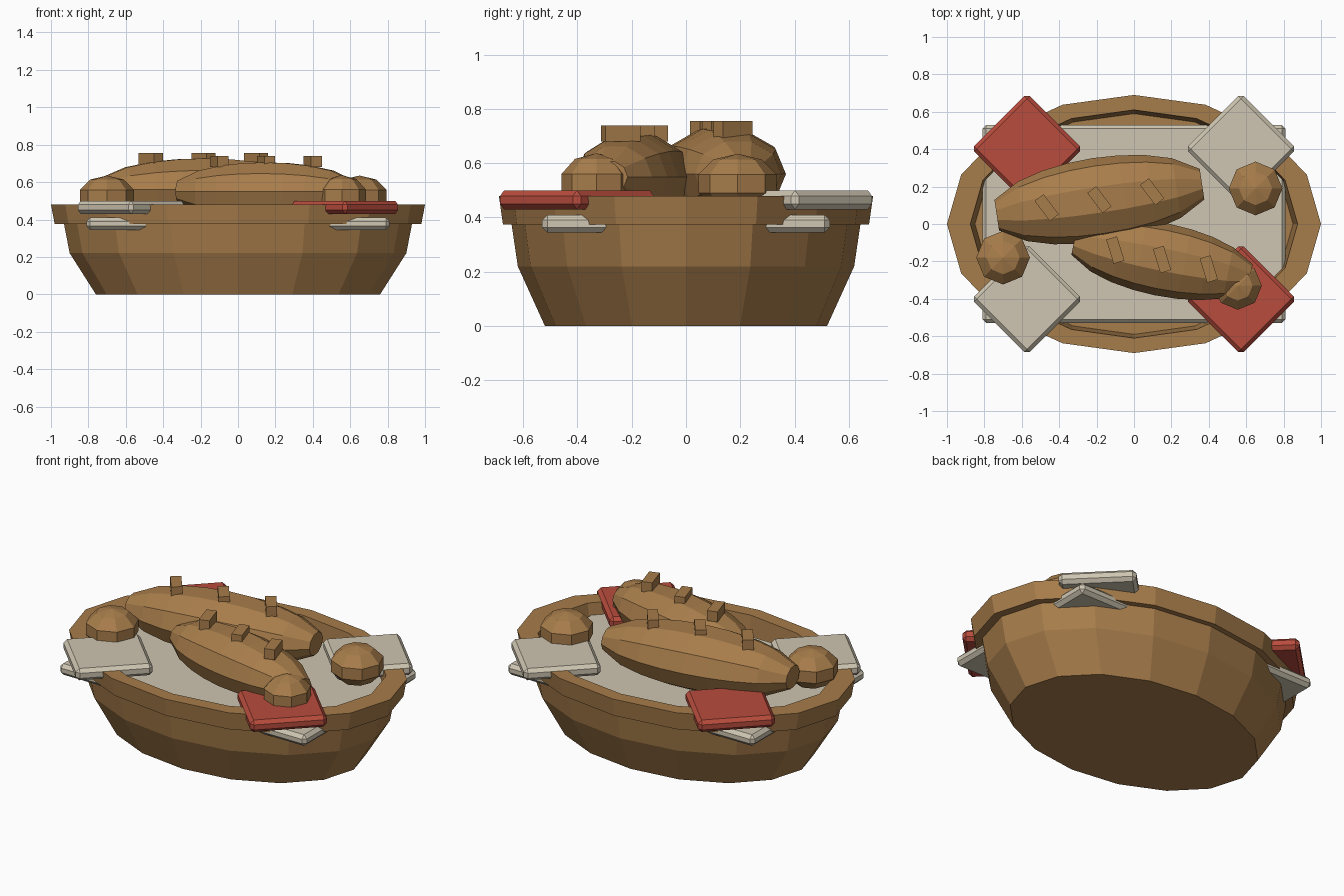
import bpy, bmesh, math
from mathutils import Matrix

if "Cube" in bpy.data.objects:
    bpy.data.objects.remove(bpy.data.objects["Cube"])


def material(name, rgb):
    m = bpy.data.materials.new(name)
    m.diffuse_color = (*rgb, 1)
    m.use_nodes = True
    m.node_tree.nodes["Principled BSDF"].inputs["Base Color"].default_value = m.diffuse_color
    return m


BROWN = material("crust_brown", (0.39, 0.205, 0.07))
RED = material("napkin_red", (0.48, 0.072, 0.046))
CREAM = material("cloth_cream", (0.62, 0.56, 0.44))


def finish(name, bm, mat):
    bmesh.ops.recalc_face_normals(bm, faces=bm.faces[:])
    me = bpy.data.meshes.new(name)
    bm.to_mesh(me)
    bm.free()
    me.materials.append(mat)
    ob = bpy.data.objects.new(name, me)
    bpy.context.collection.objects.link(ob)
    return ob


def loft(name, rings, mat):
    """Skin a list of closed point rings and cap both ends."""
    bm = bmesh.new()
    rows = [[bm.verts.new(p) for p in r] for r in rings]
    n = len(rows[0])
    for a, b in zip(rows, rows[1:]):
        for i in range(n):
            j = (i + 1) % n
            bm.faces.new((a[i], a[j], b[j], b[i]))
    bm.faces.new(rows[0])
    bm.faces.new(rows[-1])
    return finish(name, bm, mat)


def box(name, loc, size, mat, angle=0, bevel=0):
    bm = bmesh.new()
    bmesh.ops.create_cube(bm, size=1, matrix=Matrix.Diagonal((*size, 1)))
    if bevel:
        bmesh.ops.bevel(bm, geom=bm.edges[:], offset=bevel, segments=1, affect='EDGES')
    bm.transform(Matrix.Translation(loc) @ Matrix.Rotation(angle, 4, 'Z'))
    return finish(name, bm, mat)


def oval(rx, ry, z, n=16):
    return [(rx * math.cos(2 * math.pi * i / n), ry * math.sin(2 * math.pi * i / n), z)
            for i in range(n)]


# Oval basket: outer wall, rim lip, then inner wall and floor
basket = [(0.76, 0.52, 0), (0.90, 0.62, 0.22), (0.93, 0.643, 0.375), (0.98, 0.675, 0.375),
          (1.0, 0.69, 0.48), (0.875, 0.61, 0.48), (0.85, 0.59, 0.30)]
loft("basket", [oval(*p) for p in basket], BROWN)

# Lining cloth whose corners poke through the wall
box("lining_cloth", (0, 0, 0.377), (1.62, 1.06, 0.066), CREAM, bevel=0.02)

# Four folded napkins over the rim
for sx in (-1, 1):
    for sy in (-1, 1):
        box("napkin", (0.572 * sx, 0.402 * sy, 0.465), (0.42, 0.42, 0.07),
            CREAM if sx == sy else RED, math.pi / 4, 0.02)


def loaf(name, cx, cy, cz, half, ry, rz, angle, step, mark_z):
    """Ten-sided tapered loaf with three slanted score marks."""
    m = Matrix.Translation((cx, cy, cz)) @ Matrix.Rotation(angle, 4, 'Z')
    rings = []
    for k in range(9):
        t = -1 + k / 4
        s = math.sqrt(1 - (0.93 * t) ** 2)
        rings.append([(half * t, y * s, z * s) for y, z, _ in oval(ry, rz, 0, 10)])
    ob = loft(name, rings, BROWN)
    ob.data.transform(m)
    for k in (-1, 0, 1):
        p = m @ Matrix.Translation((k * step, 0, 0))
        box(name + "_score", (p.translation.x, p.translation.y, mark_z),
            (0.06, 0.135, 0.06), BROWN, angle + 0.5)


loaf("large_loaf", -0.185, 0.13, 0.56, 0.555, 0.225, 0.175, 0.15, 0.285, 0.725)
loaf("small_loaf", 0.15, -0.19, 0.55, 0.48, 0.195, 0.163, -0.2, 0.255, 0.71)

# Round rolls
for x, y, z, r in ((0.65, 0.19, 0.525, 0.151), (-0.7, -0.18, 0.525, 0.151),
                   (0.555, -0.33, 0.527, 0.135)):
    bm = bmesh.new()
    bmesh.ops.create_uvsphere(bm, u_segments=8, v_segments=5, radius=1)
    bm.transform(Matrix.Translation((x, y, z)) @ Matrix.Diagonal((r, r, 0.11, 1)))
    finish("roll", bm, BROWN)
